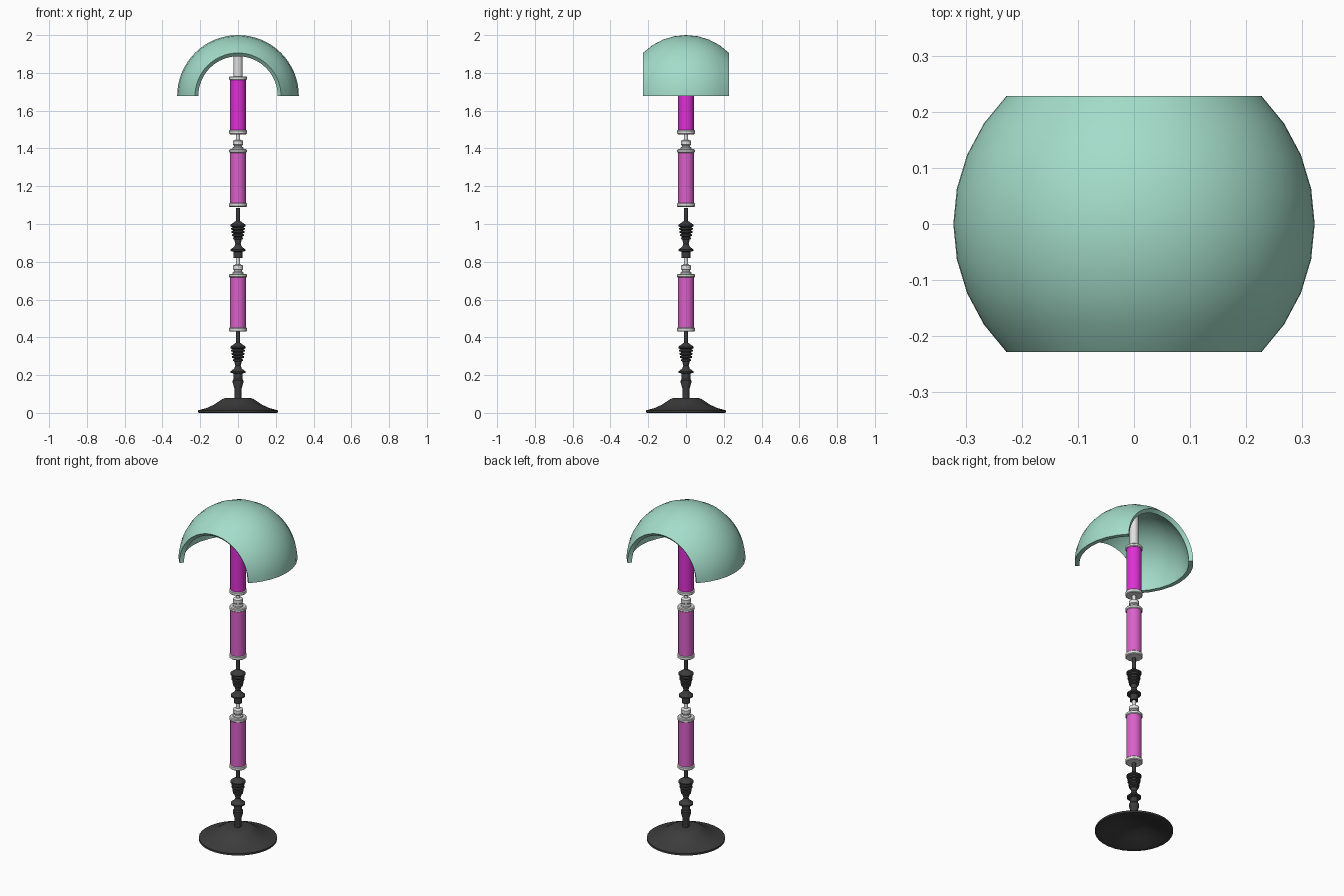
import bpy
import bmesh
from math import sin, cos, pi, radians

cube = bpy.data.objects.get("Cube")
if cube:
    bpy.data.objects.remove(cube, do_unlink=True)


def material(name, rgb):
    m = bpy.data.materials.new(name)
    m.use_nodes = True
    m.diffuse_color = (*rgb, 1)
    m.node_tree.nodes["Principled BSDF"].inputs["Base Color"].default_value = (*rgb, 1)
    return m


mint = material("mint", (0.37, 0.72, 0.59))
pink = material("pink", (0.70, 0.12, 0.58))
magenta = material("magenta", (0.72, 0.03, 0.65))
white = material("off_white", (0.75, 0.75, 0.75))
black = material("charcoal", (0.045, 0.045, 0.045))


def finish(name, bm, mat):
    bmesh.ops.remove_doubles(bm, verts=bm.verts, dist=1e-5)
    bmesh.ops.recalc_face_normals(bm, faces=bm.faces)
    mesh = bpy.data.meshes.new(name)
    bm.to_mesh(mesh)
    bm.free()
    mesh.materials.append(mat)
    ob = bpy.data.objects.new(name, mesh)
    bpy.context.collection.objects.link(ob)
    bpy.ops.object.select_all(action='DESELECT')
    ob.select_set(True)
    bpy.context.view_layer.objects.active = ob
    bpy.ops.object.shade_smooth_by_angle(angle=radians(32))
    return ob


def turned(name, profile, mat, lift=0, steps=32):
    """Turn a (radius, height) profile around the z axis."""
    bm = bmesh.new()
    verts = [bm.verts.new((r, 0, z + lift)) for r, z in profile]
    edges = [bm.edges.new(pair) for pair in zip(verts, verts[1:])]
    bmesh.ops.spin(bm, geom=verts + edges, cent=(0, 0, 0), axis=(0, 0, 1),
                   angle=2 * pi, steps=steps)
    return finish(name, bm, mat)


def rod(name, radius, low, high, mat):
    return turned(name, [(0, low), (radius, low), (radius, high), (0, high)], mat)


def ring_cap(name, low, high):
    b = 0.004
    return turned(name, [(0, low), (0.043, low), (0.047, low + b),
                         (0.047, high - b), (0.043, high), (0, high)], white)


# Flared foot, hollow underneath
turned("base", [(0, 0.055), (0.03, 0.055), (0.07, 0.05), (0.12, 0.028), (0.19, 0.004),
                (0.205, 0), (0.212, 0.002), (0.212, 0.013), (0.165, 0.026),
                (0.13, 0.042), (0.10, 0.062), (0.085, 0.072), (0.068, 0.079),
                (0, 0.079)], black)
turned("base_stem", [(0, 0.055), (0.018, 0.055), (0.018, 0.125), (0.028, 0.16),
                     (0.028, 0.172), (0.022, 0.18), (0, 0.18)], black)

# Turned black spindles with stacked ridges
for label, lift in (("lower", 0), ("upper", 0.645)):
    ridges = []
    for i, r in enumerate((0.026, 0.031, 0.034, 0.036)):
        z = 0.272 + i * 0.017
        ridges += [(r - 0.008, z), (r, z + 0.003), (r, z + 0.011), (r - 0.008, z + 0.014)]
    turned(label + "_spindle",
           [(0, 0.174), (0.023, 0.174), (0.023, 0.208), (0.039, 0.212), (0.039, 0.22),
            (0.02, 0.235), (0.014, 0.25), (0.018, 0.264)] + ridges +
           [(0.041, 0.343), (0.041, 0.35), (0.02, 0.365), (0.01, 0.372), (0, 0.372)],
           black, lift)
    rod(label + "_spindle_rod", 0.010, 0.36 + lift, 0.44 + lift, black)

# Coloured cylinders with white end caps
for label, low, mat in (("lower", 0.43, pink), ("middle", 1.09, pink),
                        ("top", 1.475, magenta)):
    ring_cap(label + "_bottom_cap", low, low + 0.022)
    rod(label + "_cylinder", 0.042, low + 0.02, low + 0.29, mat)
    ring_cap(label + "_top_cap", low + 0.287, low + 0.306)

# White stepped necks above the two pink cylinders
for label, lift in (("lower", 0.736), ("middle", 1.396)):
    turned(label + "_neck",
           [(0, 0), (0.028, 0), (0.028, 0.008), (0.022, 0.013), (0.022, 0.02),
            (0.027, 0.024), (0.027, 0.044), (0.012, 0.05), (0.01, 0.085), (0, 0.085)],
           white, lift)

# Post that holds the shade
rod("shade_post", 0.024, 1.775, 1.978, white)

# Half-dome shade: a crescent section swept half a turn around the y axis
outer, inner, centre = 0.322, 0.297, 1.678
bm = bmesh.new()
angles = [radians(-45 + 11.25 * i) for i in range(9)]
section = [(outer * cos(a), outer * sin(a)) for a in angles]
section += [(inner * cos(a), inner * sin(a)) for a in reversed(angles)]
steps = 32
loops = []
for i in range(steps + 1):
    t = pi * i / steps
    loops.append([bm.verts.new((r * cos(t), y, centre + r * sin(t))) for r, y in section])
count = len(section)
for a, b in zip(loops, loops[1:]):
    for j in range(count):
        k = (j + 1) % count
        bm.faces.new((a[j], a[k], b[k], b[j]))
# Quad strips close the two lower rims
for loop in (loops[0], loops[-1]):
    for j in range(len(angles) - 1):
        bm.faces.new((loop[j], loop[j + 1], loop[count - 2 - j], loop[count - 1 - j]))
finish("shade", bm, mint)
